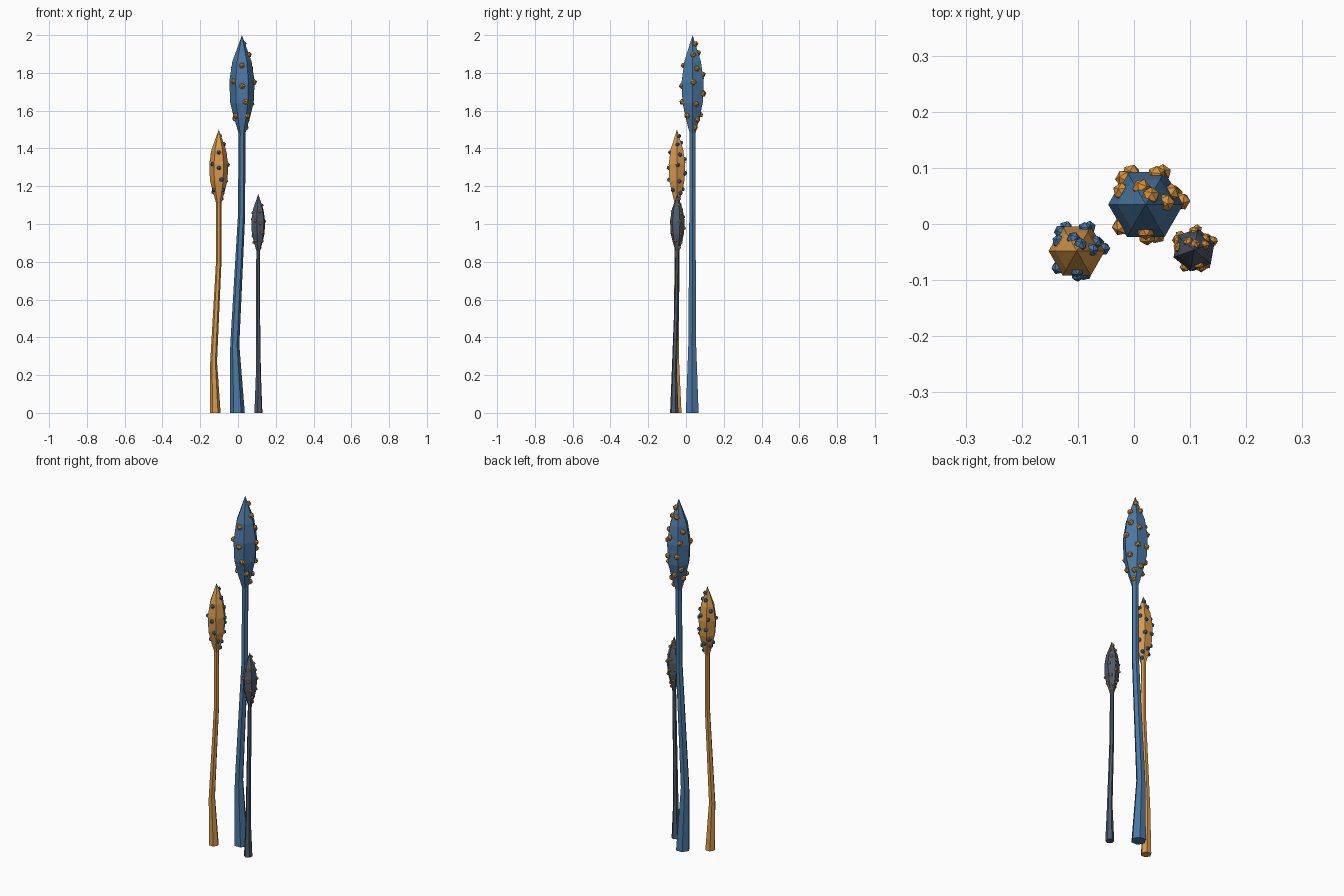
import bpy, bmesh
from math import cos, sin, pi, radians
from mathutils import Vector, Matrix

cube = bpy.data.objects.get("Cube")
if cube:
    bpy.data.objects.remove(cube)


def material(name, rgb):
    m = bpy.data.materials.new(name)
    m.use_nodes = True
    m.diffuse_color = (*rgb, 1)
    m.node_tree.nodes["Principled BSDF"].inputs["Base Color"].default_value = (*rgb, 1)
    return m


blue = material("blue", (0.07, 0.19, 0.37))
amber = material("amber", (0.69, 0.32, 0.07))
slate = material("slate", (0.075, 0.105, 0.15))
spot_orange = material("spot orange", (0.68, 0.28, 0.04))
spot_blue = material("spot blue", (0.065, 0.175, 0.36))

# Head outline: (height fraction, radius) at full size
OUTLINE = [(0, 0.018), (0.15, 0.041), (0.31, 0.062), (0.53, 0.067), (0.73, 0.051), (1, 0)]
HEAD_LENGTH = 0.52

# Wart layout: (angle in degrees, height fraction)
WARTS = [(270, .69), (152, .67), (5, .8), (222, .53), (272, .48), (5, .52),
         (290, .32), (215, .18), (315, .18), (25, .66), (70, .6), (62, .4),
         (45, .14), (30, .06), (20, .3), (60, .91), (105, .82),
         (130, .56), (140, .26), (95, .19), (115, .41), (165, .15)]


def build(name, bm, mat):
    bmesh.ops.recalc_face_normals(bm, faces=bm.faces)
    mesh = bpy.data.meshes.new(name)
    bm.to_mesh(mesh)
    bm.free()
    mesh.materials.append(mat)
    ob = bpy.data.objects.new(name, mesh)
    bpy.context.collection.objects.link(ob)


def hex_loft(name, rings, mat, turn):
    """Six-sided skin through (x, y, z, radius) rings; zero radius makes a tip."""
    bm = bmesh.new()
    loops = []
    for x, y, z, r in rings:
        if r == 0:
            loops.append([bm.verts.new((x, y, z))] * 6)
        else:
            loops.append([bm.verts.new((x + r * cos(turn + i * pi / 3),
                                        y + r * sin(turn + i * pi / 3), z))
                          for i in range(6)])
    for a, b in zip(loops, loops[1:]):
        for i in range(6):
            j = (i + 1) % 6
            corners = [a[i], a[j], b[j], b[i]]
            bm.faces.new(list(dict.fromkeys(corners)))
    bm.faces.new(loops[0])
    build(name, bm, mat)


def outline_radius(t):
    for (t0, r0), (t1, r1) in zip(OUTLINE, OUTLINE[1:]):
        if t <= t1:
            return r0 + (r1 - r0) * (t - t0) / (t1 - t0)


def stalk(name, stem, scale, mat, wart_mat, turn=0):
    hex_loft(name + "_stem", stem, mat, turn)
    x, y, z, _ = stem[-1]
    length = HEAD_LENGTH * scale
    hex_loft(name + "_head", [(x, y, z + t * length, r * scale) for t, r in OUTLINE],
             mat, turn)
    # Faceted warts sitting on the flat sides of the head
    bm = bmesh.new()
    for degrees, t in WARTS:
        a = radians(degrees)
        # Distance to the hexagon's flat side in this direction
        side = a % (pi / 3) - pi / 6
        r = outline_radius(t) * cos(pi / 6) / cos(side) * scale
        place = Vector((x + r * cos(a + turn), y + r * sin(a + turn), z + t * length))
        bmesh.ops.create_icosphere(
            bm, subdivisions=1, radius=0.0165 * scale,
            matrix=Matrix.Translation(place) @ Matrix.Rotation(a * 3, 4, (1, 1, 0.5)))
    build(name + "_warts", bm, wart_mat)


# Rings of each bent stem, from the ground to the foot of the head
stalk("tall", [(-.003, .033, 0, .039), (-.017, .033, .36, .024),
               (.019, .034, 1.05, .019), (.021, .035, 1.48, .018)],
      1, blue, spot_orange)
stalk("middle", [(-.12, -.048, 0, .028), (-.129, -.052, .27, .018),
                 (-.102, -.048, .8, .0145), (-.102, -.048, 1.11, .0135)],
      .75, amber, spot_blue)
stalk("short", [(.108, -.062, 0, .0225), (.108, -.062, .21, .014),
                (.105, -.049, .61, .0115), (.107, -.046, .857, .0105)],
      .58, slate, spot_orange, turn=radians(20))
